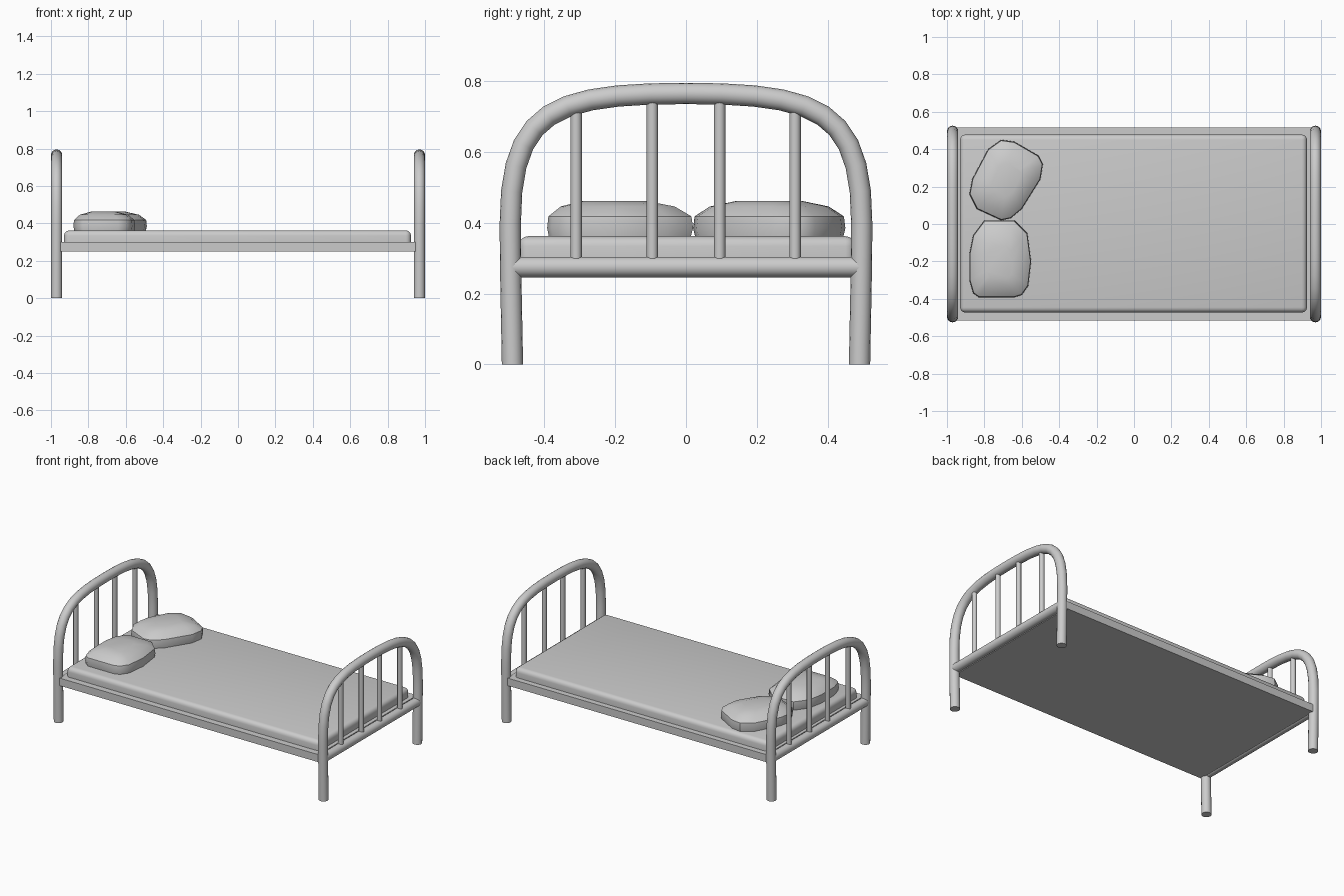
import bpy, bmesh, math
from mathutils import Vector

if "Cube" in bpy.data.objects:
    bpy.data.objects.remove(bpy.data.objects["Cube"])

def smooth(obj, angle=35):
    bpy.ops.object.select_all(action='DESELECT')
    bpy.context.view_layer.objects.active = obj
    obj.select_set(True)
    bpy.ops.object.shade_smooth_by_angle(angle=math.radians(angle))

def box(name, lo, hi):
    lo, hi = Vector(lo), Vector(hi)
    bpy.ops.mesh.primitive_cube_add(size=1, location=(lo + hi) / 2)
    obj = bpy.context.object
    obj.name = name
    obj.scale = hi - lo
    bpy.ops.object.transform_apply(location=False, rotation=False, scale=True)
    return obj

def rod(name, a, b, radius, sides=16):
    a, b = Vector(a), Vector(b)
    bpy.ops.mesh.primitive_cylinder_add(vertices=sides, radius=radius, depth=(b - a).length,
        location=(a + b) / 2, rotation=(b - a).to_track_quat('Z', 'Y').to_euler())
    bpy.context.object.name = name
    smooth(bpy.context.object)

def arch(name, x):
    # Bent tube: (y, z), incoming handle, outgoing handle
    half = [((-.49, 0), (-.49, -.1), (-.492, .13)),
            ((-.496, .4), (-.496, .27), (-.496, .72)),
            ((0, .765), (-.37, .765), (.37, .765))]
    flip = lambda p: (-p[0], p[1])
    knots = half + [(flip(p), flip(r), flip(l)) for p, l, r in reversed(half[:2])]
    cu = bpy.data.curves.new(name, 'CURVE')
    cu.dimensions = '3D'
    cu.bevel_depth = .03
    cu.bevel_resolution = 6
    cu.use_fill_caps = True
    sp = cu.splines.new('BEZIER')
    sp.resolution_u = 10
    sp.bezier_points.add(len(knots) - 1)
    for bp, (p, l, r) in zip(sp.bezier_points, knots):
        bp.handle_left_type = bp.handle_right_type = 'FREE'
        bp.co, bp.handle_left, bp.handle_right = (x, *p), (x, *l), (x, *r)
    obj = bpy.data.objects.new(name, cu)
    bpy.context.collection.objects.link(obj)
    bpy.ops.object.select_all(action='DESELECT')
    bpy.context.view_layer.objects.active = obj
    obj.select_set(True)
    bpy.ops.object.convert(target='MESH')
    smooth(bpy.context.object)

def pillow(name, outline):
    # Stack scaled copies of the outline into a cushion
    bm = bmesh.new()
    c = sum((Vector(p) for p in outline), Vector((0, 0))) / len(outline)
    rings = []
    for z, s in ((.35, .96), (.385, 1), (.418, .98), (.446, .78), (.462, .42)):
        rings.append([bm.verts.new((*(c + (Vector(p) - c) * s), z)) for p in outline])
    n = len(outline)
    for a, b in zip(rings, rings[1:]):
        for i in range(n):
            j = (i + 1) % n
            bm.faces.new((a[i], a[j], b[j], b[i]))
    bm.faces.new(rings[0])
    bm.faces.new(rings[-1])
    bmesh.ops.recalc_face_normals(bm, faces=bm.faces)
    me = bpy.data.meshes.new(name)
    bm.to_mesh(me)
    bm.free()
    obj = bpy.data.objects.new(name, me)
    bpy.context.collection.objects.link(obj)
    smooth(obj, 40)

# Headboard and footboard
for label, x in (("headboard", -.97), ("footboard", .97)):
    arch(label + "_arch", x)
    rod(label + "_crossbar", (x, -.495, .275), (x, .495, .275), .029)
    for i, y in enumerate((-.31, -.095, .095, .308)):
        rod(f"{label}_bar_{i + 1}", (x, y, .28), (x, y, .755 if abs(y) < .2 else .745), .016, 12)

# Bed base
box("bed_base", (-.95, -.515, .25), (.95, .515, .30))

# Mattress with rounded top and corners
mattress = box("mattress", (-.93, -.473, .30), (.925, .478, .362))
bm = bmesh.new()
bm.from_mesh(mattress.data)
edges = [e for e in bm.edges if not all(v.co.z < 0 for v in e.verts)]
bmesh.ops.bevel(bm, geom=edges, offset=.028, segments=4, profile=.5, affect='EDGES')
bm.to_mesh(mattress.data)
bm.free()
smooth(mattress)

# Pillows
pillow("straight_pillow", [(-.80, .02), (-.64, .02), (-.57, -.05), (-.55, -.20), (-.565, -.33),
    (-.60, -.38), (-.64, -.392), (-.83, -.392), (-.86, -.37), (-.88, -.30), (-.88, -.16), (-.86, -.06)])
pillow("turned_pillow", [(-.71, .45), (-.78, .40), (-.865, .24), (-.88, .16), (-.84, .08), (-.71, .02),
    (-.66, .03), (-.60, .08), (-.50, .24), (-.487, .32), (-.51, .365), (-.64, .44)])
